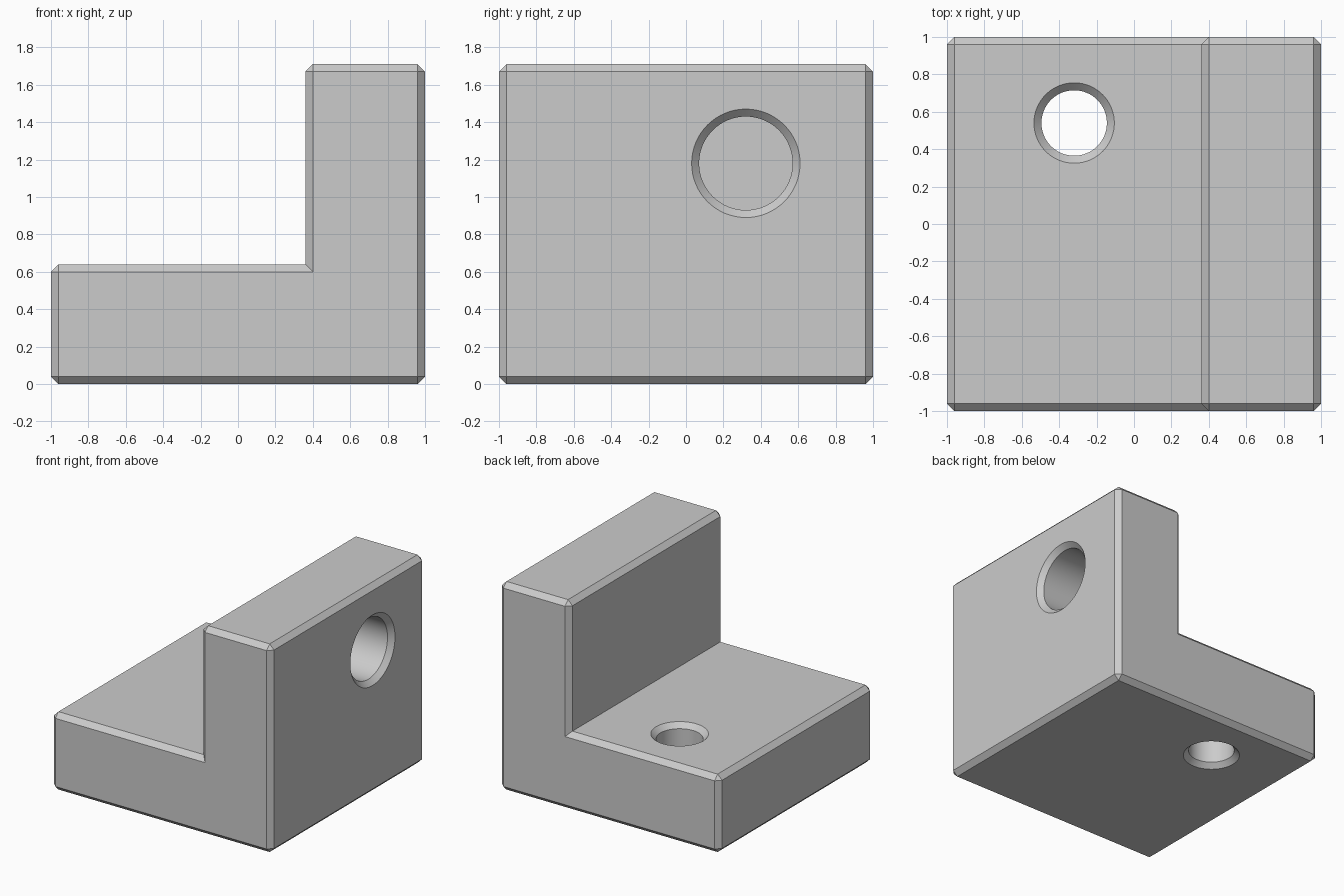
import bpy
import bmesh
from math import radians
from mathutils import Matrix, Vector

cube = bpy.data.objects.get("Cube")
if cube:
    bpy.data.objects.remove(cube, do_unlink=True)

BASE, WALL_X, HEIGHT, CHAMFER = 0.64, 0.36, 1.71, 0.04

grey = bpy.data.materials.new("plain grey")
grey.use_nodes = True
colour = (0.6, 0.6, 0.6, 1)
grey.diffuse_color = colour
grey.node_tree.nodes["Principled BSDF"].inputs["Base Color"].default_value = colour


def add_object(name, bm):
    bmesh.ops.recalc_face_normals(bm, faces=bm.faces)
    mesh = bpy.data.meshes.new(name)
    bm.to_mesh(mesh)
    bm.free()
    mesh.materials.append(grey)
    obj = bpy.data.objects.new(name, mesh)
    bpy.context.collection.objects.link(obj)
    return obj


def lathe_cutter(name, profile, matrix):
    """Spin a (radius, height) profile around z, then place it."""
    bm = bmesh.new()
    verts = [bm.verts.new((r, 0, h)) for r, h in profile]
    edges = [bm.edges.new(pair) for pair in zip(verts, verts[1:])]
    bmesh.ops.spin(bm, geom=verts + edges, cent=(0, 0, 0), axis=(0, 0, 1),
                   angle=radians(360), steps=64)
    bmesh.ops.remove_doubles(bm, verts=bm.verts, dist=0.0001)
    bm.transform(matrix)
    obj = add_object(name, bm)
    obj.hide_render = True
    return obj


# L-shaped bracket body, extruded front to back
outline = [(-1, 0), (1, 0), (1, HEIGHT), (WALL_X, HEIGHT), (WALL_X, BASE), (-1, BASE)]
bm = bmesh.new()
face = bm.faces.new([bm.verts.new((x, -1, z)) for x, z in outline])
extruded = bmesh.ops.extrude_face_region(bm, geom=[face])["geom"]
bmesh.ops.translate(bm, vec=(0, 2, 0),
                    verts=[g for g in extruded if isinstance(g, bmesh.types.BMVert)])
bmesh.ops.recalc_face_normals(bm, faces=bm.faces)

# Chamfer every edge but the inside corner
inside = Vector((WALL_X, 0, BASE))
edges = [e for e in bm.edges
         if ((e.verts[0].co + e.verts[1].co) / 2 - inside).length > 0.01]
bmesh.ops.bevel(bm, geom=edges, offset=CHAMFER, segments=1, affect='EDGES')
body = add_object("angle_bracket", bm)

# Countersunk through hole in the base
r, c, over = 0.175, CHAMFER, 0.02
base_hole = lathe_cutter("base_hole_cutter", [
    (0, -over), (r + c + over, -over), (r, c), (r, BASE - c),
    (r + c + over, BASE + over), (0, BASE + over)],
    Matrix.Translation((-0.32, 0.54, 0)))

# Countersunk blind hole in the outer side of the wall
r, depth = 0.25, 0.5
wall_hole = lathe_cutter("wall_hole_cutter", [
    (0, -depth), (r, -depth), (r, -c), (r + c + over, over), (0, over)],
    Matrix.Translation((1, 0.32, 1.18)) @ Matrix.Rotation(radians(90), 4, 'Y'))

bpy.context.view_layer.objects.active = body
for cutter in (base_hole, wall_hole):
    cut = body.modifiers.new("hole", 'BOOLEAN')
    cut.object = cutter
    cut.solver = 'EXACT'
    bpy.ops.object.modifier_apply(modifier=cut.name)
    bpy.data.objects.remove(cutter, do_unlink=True)

# Smooth hole walls, crisp chamfers
bpy.ops.object.select_all(action='DESELECT')
body.select_set(True)
bpy.ops.object.shade_smooth_by_angle(angle=radians(30))
